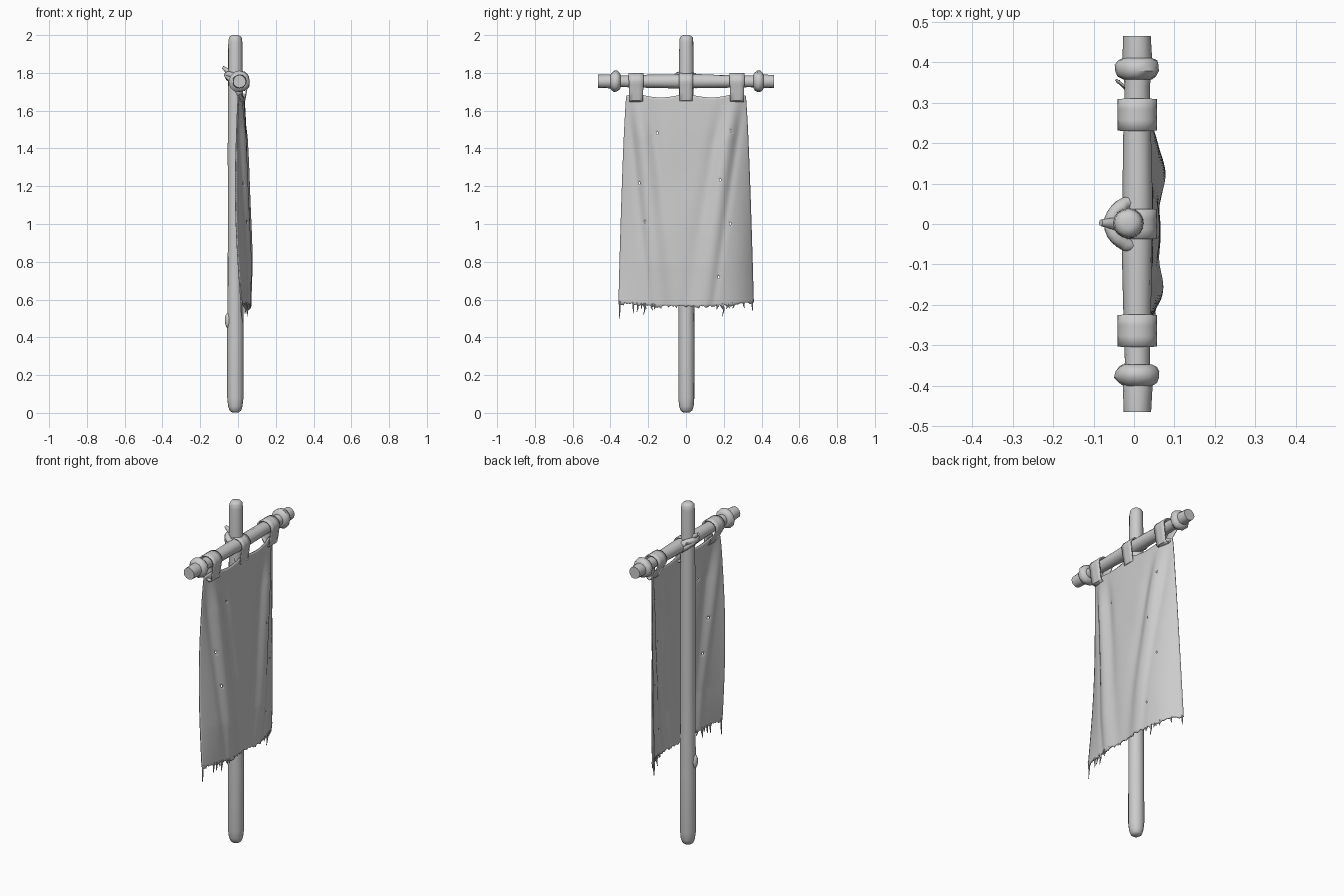
import bpy, bmesh, math, random
from mathutils import Vector, Matrix

random.seed(4)
cube = bpy.data.objects.get("Cube")
if cube:
    bpy.data.objects.remove(cube, do_unlink=True)

GREY = (0.6, 0.6, 0.6, 1)
mat = bpy.data.materials.new("plain grey")
mat.use_nodes = True
mat.diffuse_color = GREY
mat.node_tree.nodes["Principled BSDF"].inputs["Base Color"].default_value = GREY


def finish(name, bm, thickness=0, angle=40, closed=True):
    if closed:
        bmesh.ops.recalc_face_normals(bm, faces=bm.faces)
    mesh = bpy.data.meshes.new(name)
    bm.to_mesh(mesh)
    bm.free()
    mesh.materials.append(mat)
    for p in mesh.polygons:
        p.use_smooth = True
    mesh.set_sharp_from_angle(angle=math.radians(angle))
    ob = bpy.data.objects.new(name, mesh)
    bpy.context.collection.objects.link(ob)
    if thickness:
        mod = ob.modifiers.new("thickness", "SOLIDIFY")
        mod.thickness = thickness
        mod.offset = 0


def tube(name, path, sides=14, wobble=0.0, angle=50):
    """Sweep a round section along (point, radius) pairs and cap the ends."""
    bm = bmesh.new()
    pts = [Vector(p) for p, r in path]
    rings = []
    for i, (p, r) in enumerate(path):
        tangent = (pts[min(i + 1, len(pts) - 1)] - pts[max(i - 1, 0)]).normalized()
        ref = Vector((1, 0, 0)) if abs(tangent.x) < 0.8 else Vector((0, 0, 1))
        u = tangent.cross(ref).normalized()
        v = tangent.cross(u)
        ring = []
        for k in range(sides):
            a = math.tau * k / sides
            rr = r * (1 + random.uniform(-wobble, wobble))
            ring.append(bm.verts.new(pts[i] + (u * math.cos(a) + v * math.sin(a)) * rr))
        rings.append(ring)
    for a, b in zip(rings, rings[1:]):
        for k in range(sides):
            n = (k + 1) % sides
            bm.faces.new((a[k], a[n], b[n], b[k]))
    bm.faces.new(rings[0])
    bm.faces.new(rings[-1])
    finish(name, bm, angle=angle)


# Upright pole with rounded ends
pole = [(0.003, 0.018), (0.012, 0.03), (0.035, 0.038), (0.08, 0.043), (0.4, 0.043),
        (0.7, 0.041), (1.0, 0.04), (1.4, 0.04), (1.7, 0.039), (1.96, 0.037),
        (1.985, 0.034), (1.995, 0.027), (2.0, 0.015)]
tube("pole", [((-0.014, 0.002, z), r) for z, r in pole], 16, 0.02)

# Crossbar, with flared ends
BX, BZ = 0.008, 1.755
half_bar = [(0.465, 0.034), (0.4, 0.037), (0.34, 0.031), (0.2, 0.034), (0.07, 0.037)]
bar = [(-y, r) for y, r in half_bar] + [(0, 0.038)] + half_bar[::-1]
tube("crossbar", [((BX, y, BZ), r) for y, r in bar], 12, 0.04)

# Lumpy bindings near the crossbar ends
for name, y in (("right_end_binding", -0.373), ("left_end_binding", 0.385)):
    section = [(-0.028, 0.035), (-0.02, 0.047), (-0.007, 0.056),
               (0.009, 0.055), (0.02, 0.047), (0.026, 0.035)]
    tube(name, [((BX, y + d, BZ), r) for d, r in section], 12, 0.06)


# Rope lashing the crossbar to the back of the pole
def lashing(name, lean):
    path = []
    for i in range(15):
        a = math.pi * (0.5 + i / 14)
        c, s = math.cos(a), math.sin(a)
        path.append(((0.003 + 0.06 * c, 0.054 * s, 1.75 - 0.038 * c + lean * s), 0.017))
    tube(name, path, 8, 0.04)


lashing("upper_lashing", 0.012)
lashing("lower_lashing", -0.018)
tube("lashing_peg", [((-0.045, 0, 1.80), 0.016), ((-0.065, 0.002, 1.818), 0.012),
                     ((-0.082, 0.003, 1.83), 0.008)], 8)

# Knot in the wood low on the pole
bm = bmesh.new()
bmesh.ops.create_icosphere(bm, subdivisions=2, radius=1,
                           matrix=Matrix.Translation((-0.053, -0.006, 0.49))
                           @ Matrix.Diagonal((0.017, 0.018, 0.042, 1)))
finish("pole_knot", bm)


# Cloth straps: a teardrop band around the crossbar
def strap(name, y, width):
    outline = [(0.022, 1.65), (0.036, 1.655), (0.044, 1.70)]
    for i in range(11):
        a = math.radians(-25 + 230 * i / 10)
        outline.append((BX + 0.045 * math.cos(a), BZ + 0.041 * math.sin(a)))
    outline += [(-0.012, 1.70), (0.012, 1.655)]
    bm = bmesh.new()
    cols = []
    for j in range(4):
        s = j / 3 - 0.5
        cols.append([bm.verts.new((x, y + s * width * (0.9 + (z - 1.65) * 0.7), z))
                     for x, z in outline])
    n = len(outline)
    for a, b in zip(cols, cols[1:]):
        for k in range(n):
            m = (k + 1) % n
            bm.faces.new((a[k], a[m], b[m], b[k]))
    finish(name, bm, 0.007, closed=False)


strap("right_strap", -0.264, 0.08)
strap("middle_strap", 0, 0.075)
strap("left_strap", 0.27, 0.08)


# Hanging cloth, u across from -1 to 1 and t down from 0 to 1
def bump(d, w):
    return math.exp(-(d / w) ** 2)


def cloth_point(u, t):
    y = u * (0.315 + 0.042 * t ** 0.7)
    top = 1.692 - 0.022 * abs(math.sin(math.pi * y / 0.265))
    bottom = 0.562 + 0.02 * u * u
    z = top + (bottom - top) * t
    front = 0.03 + 0.042 * t ** 0.8 - 0.014 * max(0, t - 0.8) * 5
    # The left edge curls back beside the pole, the right edge less so
    if u > 0:
        edge, power = -0.002 - 0.043 * t, 4
    else:
        edge, power = 0.002 - 0.022 * math.sin(math.pi * t) + 0.014 * t, 2.8
    x = edge + (front - edge) * (1 - abs(u) ** power)
    # Soft ridges sweep from the outer straps towards the middle
    fade = min(1, t * 5) * (1 - 0.45 * t)
    for side, reach in ((-1, 0.12), (1, 0.17)):
        ridge = side * (0.262 - reach * t ** 0.9)
        x += 0.019 * fade * bump(y - ridge, 0.035 + 0.03 * t)
        x -= 0.010 * fade * bump(y - ridge + side * 0.07, 0.03 + 0.02 * t)
        x -= 0.009 * fade * bump(y - ridge - side * 0.05, 0.022)
    # Shallow swags under the middle strap
    x += 0.008 * math.sin(t * 13 - 60 * y * y) * t * (1 - t) * bump(y, 0.15)
    if abs(y) < 0.06:
        x = max(x, 0.031)
    return Vector((x, y, z))


NU, NT = 84, 84
bm = bmesh.new()
grid = []
for j in range(NT + 1):
    grid.append([bm.verts.new(cloth_point(2 * i / NU - 1, j / NT)) for i in range(NU + 1)])
for v in grid[-1]:
    v.co.z += random.uniform(-0.010, 0.008)
cells = {}
for j in range(NT):
    for i in range(NU):
        cells[i, j] = bm.faces.new((grid[j][i], grid[j + 1][i],
                                    grid[j + 1][i + 1], grid[j][i + 1]))
# Small worn holes
holes = [(11, 35), (22, 14), (72, 14), (64, 33), (70, 51), (15, 50), (62, 72)]
bmesh.ops.delete(bm, geom=[cells[h] for h in holes], context="FACES")
finish("cloth", bm, 0.006, angle=60, closed=False)

# Frayed threads along the lower hem
threads = [(-0.985, 0.09), (-0.78, 0.05), (-0.72, 0.04), (-0.62, 0.055), (-0.5, 0.025),
           (0.55, 0.06), (0.985, 0.045), (0.7, 0.02)]
threads += [(random.uniform(-0.95, 0.95), random.uniform(0.012, 0.025)) for _ in range(10)]
for n, (u, length) in enumerate(threads):
    p = cloth_point(u, 1)
    sway = random.uniform(-0.005, 0.005)
    tube(f"hem_thread_{n + 1}",
         [(p + Vector((0, 0, 0.012)), 0.006), (p - Vector((0, sway, length * 0.4)), 0.004),
          (p - Vector((0, -sway, length * 0.95)), 0.0015)], 5)
